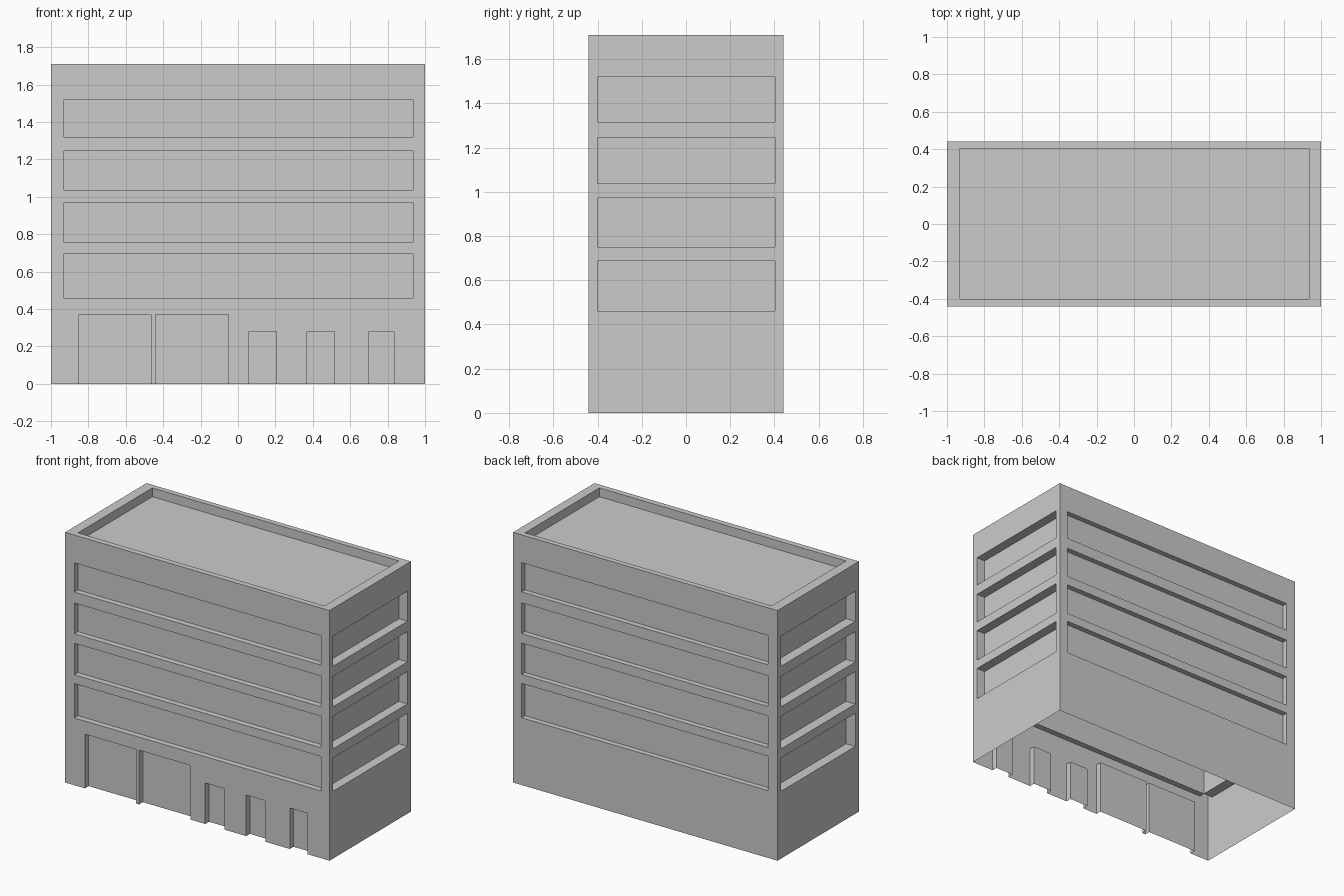
import bpy, bmesh, math
from mathutils import Matrix, Vector

if "Cube" in bpy.data.objects:
    bpy.data.objects.remove(bpy.data.objects["Cube"])

X, Y, H = 1.0, 0.44, 1.71          # half width, half depth, height
LONG_FLOORS = [(0.46, 0.695), (0.755, 0.97), (1.035, 1.245), (1.32, 1.52)]
SIDE_FLOORS = [(0.46, 0.687), (0.75, 0.972), (1.037, 1.245), (1.315, 1.52)]


def panel(name, origin, u_dir, v_dir, u_range, v_range, recesses, depth):
    """Flat sheet with rectangular recesses (u0, u1, v0, v1) sunk behind it."""
    u_dir, v_dir, origin = Vector(u_dir), Vector(v_dir), Vector(origin)
    n = u_dir.cross(v_dir)
    us = sorted({*u_range, *(c for r in recesses for c in r[:2])})
    vs = sorted({*v_range, *(c for r in recesses for c in r[2:])})
    bm = bmesh.new()

    def quad(*pts):
        bm.faces.new([bm.verts.new(origin + u_dir * u + v_dir * v - n * d)
                      for u, v, d in pts])

    def sunk(i, j):
        u, v = (us[i] + us[i + 1]) / 2, (vs[j] + vs[j + 1]) / 2
        return depth if any(a < u < b and c < v < d for a, b, c, d in recesses) else 0.0

    for i in range(len(us) - 1):
        for j in range(len(vs) - 1):
            u0, u1, v0, v1 = us[i], us[i + 1], vs[j], vs[j + 1]
            a = sunk(i, j)
            quad((u0, v0, a), (u1, v0, a), (u1, v1, a), (u0, v1, a))
            # reveals where neighbouring cells differ in depth
            if i + 2 < len(us) and sunk(i + 1, j) != a:
                b = sunk(i + 1, j)
                quad((u1, v0, a), (u1, v0, b), (u1, v1, b), (u1, v1, a))
            if j + 2 < len(vs) and sunk(i, j + 1) != a:
                b = sunk(i, j + 1)
                quad((u0, v1, a), (u1, v1, a), (u1, v1, b), (u0, v1, b))
    bmesh.ops.remove_doubles(bm, verts=bm.verts, dist=1e-5)
    bmesh.ops.dissolve_limit(bm, angle_limit=math.radians(1),
                             verts=bm.verts, edges=bm.edges)
    mesh = bpy.data.meshes.new(name)
    bm.to_mesh(mesh)
    bm.free()
    obj = bpy.data.objects.new(name, mesh)
    bpy.context.collection.objects.link(obj)
    return obj


up = (0, 0, 1)

# Front wall: window bands, two wide gates and three doors, open at the ground
gates = [(-0.85, -0.465, 0, 0.37), (-0.44, -0.05, 0, 0.37)]
doors = [(0.06, 0.205, 0, 0.28), (0.37, 0.515, 0, 0.28), (0.70, 0.835, 0, 0.28)]
front_bands = [(-0.93, 0.935, a, b) for a, b in LONG_FLOORS]
panel("front_wall", (0, -Y, 0), (1, 0, 0), up, (-X, X), (0, H),
      front_bands + gates + doors, 0.04)

# Back wall: window bands only
back_bands = [(-0.935, 0.93, a, b) for a, b in LONG_FLOORS]
panel("back_wall", (0, Y, 0), (-1, 0, 0), up, (-X, X), (0, H), back_bands, 0.037)

# Side walls
right_bands = [(-0.40, 0.403, a, b) for a, b in SIDE_FLOORS]
left_bands = [(-0.403, 0.40, a, b) for a, b in SIDE_FLOORS]
panel("right_wall", (X, 0, 0), (0, 1, 0), up, (-Y, Y), (0, H), right_bands, 0.065)
panel("left_wall", (-X, 0, 0), (0, -1, 0), up, (-Y, Y), (0, H), left_bands, 0.07)

# Roof sunk behind its parapet
panel("roof", (0, 0, H), (1, 0, 0), (0, 1, 0), (-X, X), (-Y, Y),
      [(-0.93, 0.935, -0.40, 0.403)], 0.06)
